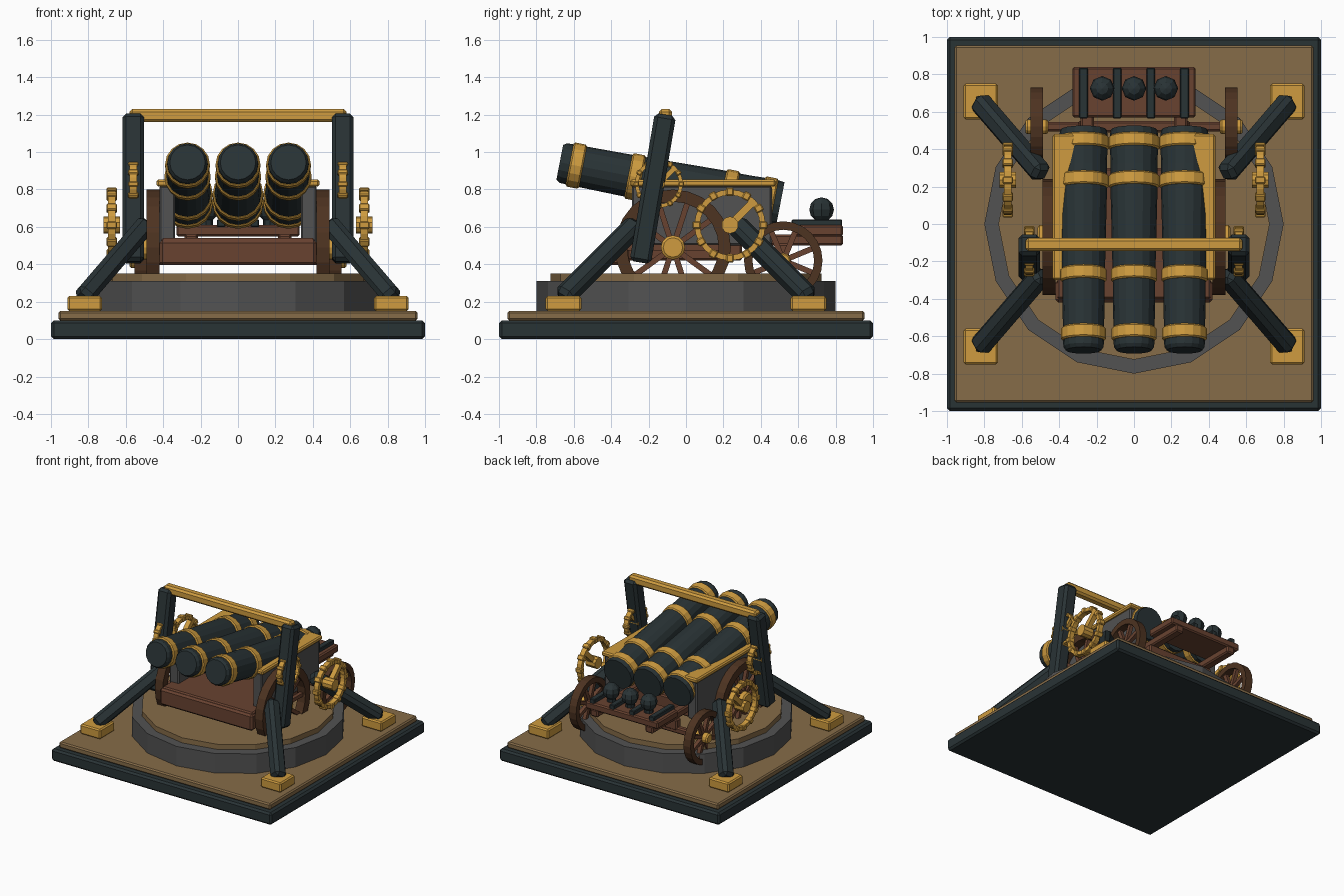
import bpy, bmesh, math
from mathutils import Vector, Matrix

if "Cube" in bpy.data.objects:
    bpy.data.objects.remove(bpy.data.objects["Cube"], do_unlink=True)


def material(name, rgb):
    m = bpy.data.materials.new(name)
    m.use_nodes = True
    m.diffuse_color = (*rgb, 1)
    m.node_tree.nodes["Principled BSDF"].inputs["Base Color"].default_value = (*rgb, 1)
    return m


IRON = material("dark iron", (0.022, 0.033, 0.036))
SAND = material("sand", (0.24, 0.15, 0.065))
BRASS = material("brass", (0.62, 0.33, 0.05))
WOOD = material("red wood", (0.14, 0.055, 0.03))
DARK_WOOD = material("dark wood", (0.075, 0.033, 0.015))
STONE = material("grey stone", (0.085, 0.085, 0.085))


def finish(name, bm, mat, matrix=Matrix()):
    bmesh.ops.recalc_face_normals(bm, faces=bm.faces)
    mesh = bpy.data.meshes.new(name)
    bm.to_mesh(mesh)
    bm.free()
    mesh.materials.append(mat)
    ob = bpy.data.objects.new(name, mesh)
    ob.matrix_world = matrix
    bpy.context.collection.objects.link(ob)


def block(name, size, matrix, mat, bevel=0.01):
    bm = bmesh.new()
    bmesh.ops.create_cube(bm, size=1)
    bmesh.ops.scale(bm, vec=size, verts=bm.verts)
    if bevel:
        bmesh.ops.bevel(bm, geom=bm.edges[:], offset=bevel, segments=1, affect='EDGES')
    finish(name, bm, mat, matrix)


def box(name, lo, hi, mat, bevel=0.01):
    lo, hi = Vector(lo), Vector(hi)
    block(name, hi - lo, Matrix.Translation((lo + hi) / 2), mat, bevel)


def along(a, b):
    """Matrix at a with its z axis pointing to b."""
    a, b = Vector(a), Vector(b)
    z = (b - a).normalized()
    side = Vector((0, 0, 1)) if abs(z.z) < 0.2 else Vector((0, 1, 0))
    x = side.cross(z).normalized()
    rot = Matrix((x, z.cross(x), z)).transposed()
    return Matrix.Translation(a) @ rot.to_4x4()


def beam(name, a, b, w, mat, bevel=0.01):
    length = (Vector(b) - Vector(a)).length
    block(name, (w, w, length), along(a, b) @ Matrix.Translation((0, 0, length / 2)), mat, bevel)


def lathe(name, profile, matrix, mat, sides=16, closed=False):
    """Turn (radius, z) points about z; closed makes a ring."""
    bm = bmesh.new()
    rings = [[bm.verts.new((r * math.cos(math.tau * i / sides), r * math.sin(math.tau * i / sides), z))
              for i in range(sides)] for r, z in profile]
    pairs = list(zip(rings, rings[1:]))
    if closed:
        pairs.append((rings[-1], rings[0]))
    else:
        bm.faces.new(rings[0])
        bm.faces.new(rings[-1])
    for p, q in pairs:
        for i in range(sides):
            j = (i + 1) % sides
            bm.faces.new((p[i], p[j], q[j], q[i]))
    finish(name, bm, mat, matrix)


def ring(name, r_in, r_out, width, matrix, mat):
    h = width / 2
    lathe(name, [(r_in, -h), (r_out, -h), (r_out, h), (r_in, h)], matrix, mat, 24, True)


def axle_frame(x, y, z):
    return Matrix.Translation((x, y, z)) @ Matrix.Rotation(math.pi / 2, 4, 'Y')


def spoke(name, frame, angle, length, w, mat):
    rot = frame @ Matrix.Rotation(angle, 4, 'Z') @ Matrix.Translation((length / 2, 0, 0))
    block(name, (length, w, w), rot, mat, 0)


def wheel(name, x, y, z, r, rim, width, spokes, hub):
    f = axle_frame(x, y, z)
    ring(name + "_rim", r - rim, r, width, f, DARK_WOOD)
    for i in range(spokes):
        spoke(name + "_spoke", f, math.tau * (i + 0.5) / spokes, r - rim / 2, 0.03, WOOD)
    lathe(name + "_hub", [(hub * 0.8, -0.06), (hub, -0.05), (hub, 0.05), (hub * 0.8, 0.06)], f, BRASS, 12)


def handwheel(name, x, y, z, r):
    f = axle_frame(x, y, z)
    ring(name + "_rim", r * 0.8, r * 0.95, 0.04, f, BRASS)
    for i in range(12):
        a = math.tau * i / 12
        m = f @ Matrix.Rotation(a, 4, 'Z') @ Matrix.Translation((r * 0.89, 0, 0))
        block(name + "_stud", (r * 0.22, r * 0.2, 0.055), m, BRASS, 0.006)
    spoke(name + "_spoke", f, math.radians(135), r * 0.85, r * 0.2, BRASS)
    lathe(name + "_hub", [(r * 0.23, -0.045), (r * 0.23, 0.045)], f, BRASS, 10)


# Stepped plinth and turntable
box("base_slab", (-1, -1, 0), (1, 1, 0.1), IRON, 0.015)
box("base_deck", (-0.96, -0.955, 0.1), (0.96, 0.955, 0.15), SAND)
lathe("turntable_ring", [(0.8, 0.14), (0.8, 0.31)], Matrix(), STONE)
lathe("turntable_top", [(0.725, 0.3), (0.725, 0.352)], Matrix(), SAND)

# Support frame, wheels and carriage cheeks on each side
for s in (-1, 1):
    for e in (-1, 1):
        c = Vector((0.82 * s, 0.655 * e, 0.19))
        half = Vector((0.092, 0.095, 0.04))
        box("foot", c - half, c + half, BRASS)
        beam("strut", (0.83 * s, 0.66 * e, 0.22), (0.49 * s, 0.265 * e, 0.615), 0.105, IRON, 0.025)
    beam("upright", (0.56 * s, -0.245, 0.41), (0.56 * s, -0.11, 1.2), 0.115, IRON, 0.02)
    handwheel("small_handwheel", 0.56 * s, -0.145, 0.83, 0.135)
    handwheel("large_handwheel", 0.675 * s, 0.235, 0.61, 0.2)
    wheel("carriage_wheel", 0.455 * s, -0.07, 0.49, 0.31, 0.065, 0.07, 10, 0.065)
    wheel("limber_wheel", 0.52 * s, 0.52, 0.42, 0.21, 0.045, 0.065, 8, 0.04)
    block("cheek", (0.085, 0.75, 0.32), Matrix.Translation((0.378 * s, 0.085, 0.66)), STONE)
    block("cheek_rail", (0.135, 0.78, 0.038), Matrix.Translation((0.368 * s, 0.09, 0.834)), BRASS)
    block("limber_rail", (0.07, 0.64, 0.06), Matrix.Translation((0.25 * s, 0.52, 0.53)), WOOD)
beam("top_bar", (-0.58, -0.11, 1.195), (0.58, -0.11, 1.195), 0.07, BRASS, 0.015)

# Carriage bed and axles
box("carriage_bed", (-0.41, -0.4, 0.42), (0.41, 0.3, 0.54), WOOD)
box("carriage_sill", (-0.42, -0.42, 0.395), (0.42, -0.3, 0.53), WOOD, 0.015)
beam("carriage_axle", (-0.45, -0.07, 0.49), (0.45, -0.07, 0.49), 0.06, WOOD)
beam("limber_axle", (-0.52, 0.52, 0.42), (0.52, 0.52, 0.42), 0.05, WOOD)
box("limber_crossbar", (-0.3, 0.49, 0.42), (0.3, 0.55, 0.51), WOOD)

# Limber tray with straps and shot
box("limber_tray", (-0.33, 0.57, 0.55), (0.33, 0.84, 0.61), WOOD)
for x in (-0.27, -0.09, 0.09, 0.27):
    box("tray_strap", (x - 0.023, 0.565, 0.6), (x + 0.023, 0.835, 0.64), IRON, 0.005)
for x in (-0.17, 0, 0.17):
    bm = bmesh.new()
    bmesh.ops.create_uvsphere(bm, u_segments=8, v_segments=6, radius=0.066)
    finish("shot", bm, IRON, Matrix.Translation((x, 0.725, 0.692)))
    lathe("shot_cup", [(0.035, 0.6), (0.035, 0.65)], Matrix.Translation((x, 0.725, 0)), IRON, 8)

# Three tilted barrels with brass bands
BARREL = [(0.095, 0), (0.108, 0.02), (0.11, 0.1), (0.114, 0.4), (0.125, 0.85),
          (0.125, 1.0), (0.13, 1.16), (0.125, 1.2)]
BANDS = [(0.09, 0.12), (0.41, 0.124), (0.92, 0.136), (1.13, 0.137)]
for x in (-0.27, 0, 0.27):
    f = along((x, -0.675, 0.945), (x, 0.505, 0.716))
    lathe("barrel", BARREL, f, IRON)
    for at, r in BANDS:
        lathe("barrel_band", [(r - 0.008, -0.036), (r, -0.028), (r, 0.028), (r - 0.008, 0.036)],
              f @ Matrix.Translation((0, 0, at)), BRASS)
